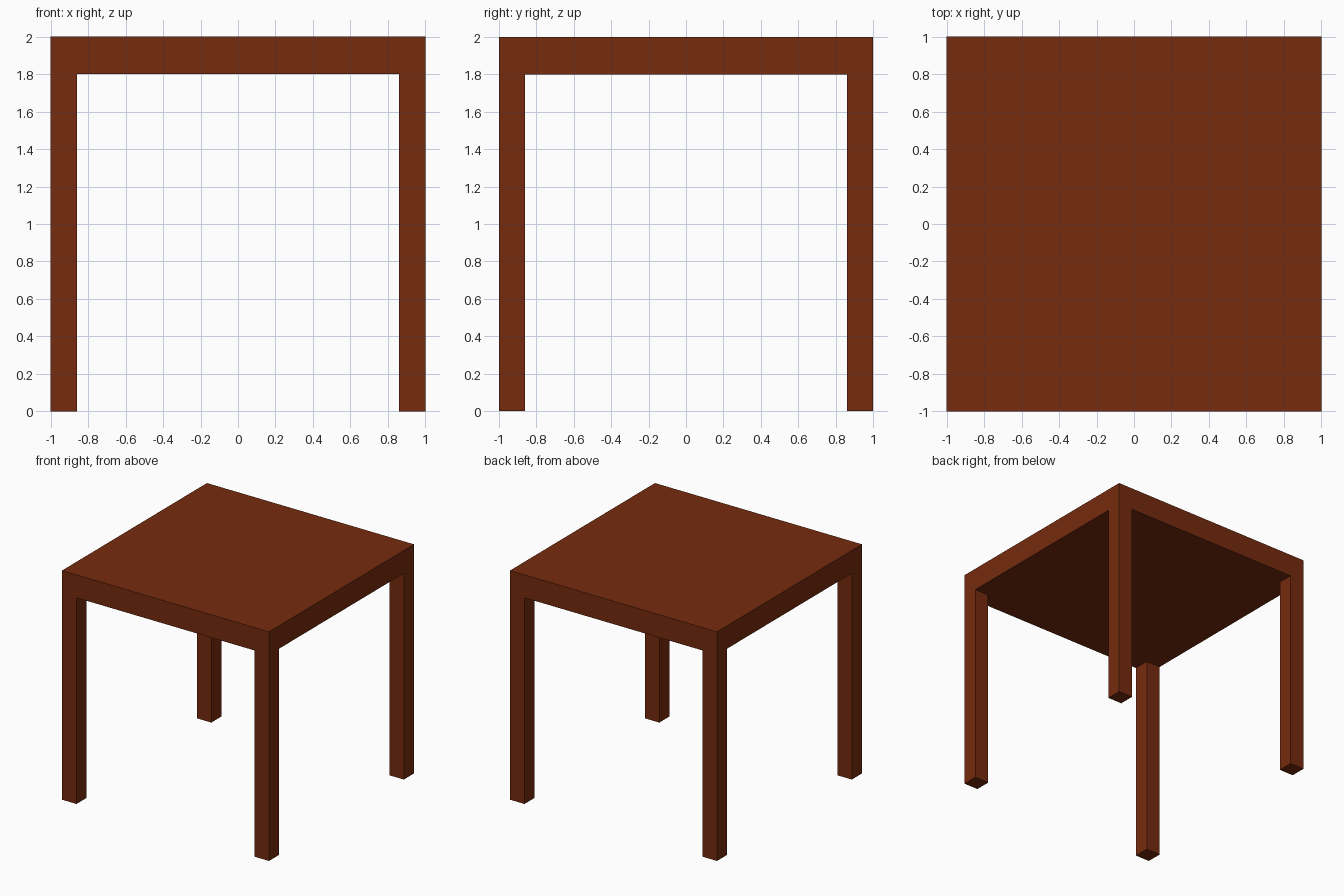
import bpy

if "Cube" in bpy.data.objects:
    bpy.data.objects.remove(bpy.data.objects["Cube"])

wood = bpy.data.materials.new("dark_wood")
wood.diffuse_color = (0.18, 0.024, 0.0045, 1.0)
wood.use_nodes = True
wood.node_tree.nodes["Principled BSDF"].inputs["Base Color"].default_value = wood.diffuse_color

HEIGHT, HALF, TOP, LEG = 2.0, 1.0, 0.2, 0.14


def box(name, centre, size):
    bpy.ops.mesh.primitive_cube_add(size=1, location=centre)
    ob = bpy.context.object
    ob.name = name
    ob.scale = size
    bpy.ops.object.transform_apply(location=False, rotation=False, scale=True)
    ob.data.materials.append(wood)
    return ob


# Square slab top
box("table_top", (0, 0, HEIGHT - TOP / 2), (2 * HALF, 2 * HALF, TOP))

# Four square legs, flush with the corners
leg_height = HEIGHT - TOP
offset = HALF - LEG / 2
for y_name, sy in (("front", -1), ("back", 1)):
    for x_name, sx in (("left", -1), ("right", 1)):
        box(f"{y_name}_{x_name}_leg",
            (sx * offset, sy * offset, leg_height / 2),
            (LEG, LEG, leg_height))
